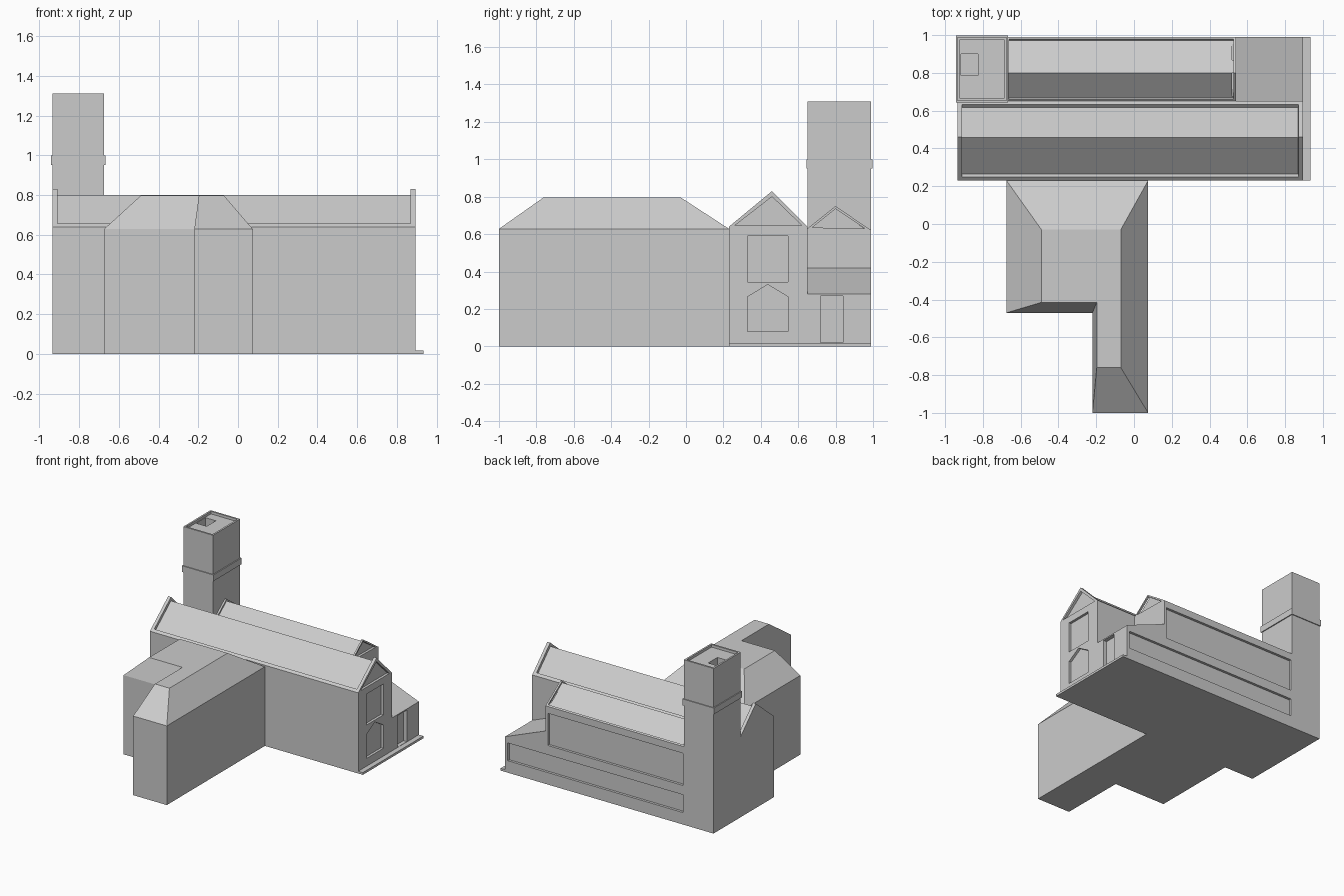
import bpy, bmesh

if "Cube" in bpy.data.objects:
    bpy.data.objects.remove(bpy.data.objects["Cube"])


def make(name, bm):
    bmesh.ops.recalc_face_normals(bm, faces=bm.faces[:])
    me = bpy.data.meshes.new(name)
    bm.to_mesh(me)
    bm.free()
    ob = bpy.data.objects.new(name, me)
    bpy.context.collection.objects.link(ob)
    return ob


def loft(name, a, b, inset=None):
    """Solid between two matching outlines; optionally sink its upward faces inside a rim."""
    bm = bmesh.new()
    va = [bm.verts.new(p) for p in a]
    vb = [bm.verts.new(p) for p in b]
    n = len(va)
    bm.faces.new(va)
    bm.faces.new(vb)
    for i in range(n):
        j = (i + 1) % n
        bm.faces.new((va[i], va[j], vb[j], vb[i]))
    bmesh.ops.recalc_face_normals(bm, faces=bm.faces[:])
    if inset:
        up = [f for f in bm.faces if f.normal.z > 0.3]
        bmesh.ops.inset_region(bm, faces=up, thickness=inset[0], depth=0,
                               use_even_offset=True, use_boundary=True)
        bmesh.ops.inset_region(bm, faces=up, thickness=0.0005, depth=-inset[1],
                               use_even_offset=True, use_boundary=True)
    return make(name, bm)


def prism_x(name, prof, x0, x1, inset=None):
    return loft(name, [(x0, y, z) for y, z in prof], [(x1, y, z) for y, z in prof], inset)


def box(name, x0, x1, y0, y1, z0, z1, inset=None):
    return prism_x(name, [(y0, z0), (y1, z0), (y1, z1), (y0, z1)], x0, x1, inset)


def cut(ob, *cutters):
    bpy.context.view_layer.objects.active = ob
    for c in cutters:
        m = ob.modifiers.new("recess", 'BOOLEAN')
        m.operation = 'DIFFERENCE'
        m.solver = 'EXACT'
        m.object = c
        bpy.ops.object.modifier_apply(modifier=m.name)
        bpy.data.objects.remove(c)


# Nave with sunken roof between gable parapets
E = 0.895
nave = prism_x("nave", [(0.23, 0), (0.65, 0), (0.65, 0.64), (0.46, 0.83), (0.23, 0.64)],
               -0.935, E, (0.025, 0.022))
# East end: gable recess and two windows
cut(nave,
    prism_x("gable_cut", [(0.26, 0.645), (0.62, 0.645), (0.46, 0.80)], E - 0.02, E + 0.1),
    box("upper_window_cut", E - 0.02, E + 0.1, 0.33, 0.545, 0.345, 0.59),
    prism_x("lower_window_cut", [(0.33, 0.08), (0.545, 0.08), (0.545, 0.265),
                                 (0.437, 0.33), (0.33, 0.265)], E - 0.02, E + 0.1))

# North aisle with its own small gabled roof
aisle = prism_x("north_aisle", [(0.65, 0), (0.99, 0), (0.99, 0.62), (0.80, 0.75), (0.65, 0.63)],
                -0.675, 0.54, (0.014, 0.012))
cut(aisle,
    prism_x("aisle_gable_cut", [(0.675, 0.635), (0.955, 0.63), (0.80, 0.735)], 0.52, 0.6),
    box("upper_panel_cut", -0.665, 0.52, 0.97, 1.1, 0.31, 0.565),
    box("lower_panel_cut", -0.665, 0.60, 0.97, 1.1, 0.095, 0.236))

# Low porch with roof sloping to the east, doorway and back panel
prof = [(0.54, 0), (E, 0), (E, 0.28), (0.54, 0.42)]
porch = loft("porch", [(x, 0.65, z) for x, z in prof], [(x, 0.99, z) for x, z in prof])
cut(porch,
    box("door_cut", E - 0.03, E + 0.1, 0.72, 0.84, 0.02, 0.27),
    box("porch_panel_cut", 0.50, 0.872, 0.97, 1.1, 0.095, 0.236))

# East doorstep
box("doorstep", E, 0.935, 0.23, 0.99, 0, 0.018)

# Tower with sunken top, stair opening and band
tower = box("tower", -0.935, -0.675, 0.65, 0.99, 0, 1.31, (0.014, 0.02))
cut(tower, box("stair_cut", -0.917, -0.825, 0.785, 0.90, 1.22, 1.4))
box("tower_band", -0.942, -0.667, 0.643, 0.997, 0.95, 1.0)

# South wing: L-shaped walls and hipped roof with flat top
wall = [(-0.675, 0.23), (-0.675, -0.47), (-0.22, -0.47), (-0.22, -1.0), (0.075, -1.0), (0.075, 0.23)]
flat = [(-0.49, -0.03), (-0.49, -0.415), (-0.197, -0.415), (-0.197, -0.76), (-0.07, -0.76), (-0.07, -0.03)]
bm = bmesh.new()
rings = [[bm.verts.new((x, y, z)) for x, y in pts]
         for pts, z in ((wall, 0), (wall, 0.628), (flat, 0.797))]
bm.faces.new(rings[0])
bm.faces.new(rings[2])
for a, b in zip(rings, rings[1:]):
    for i in range(6):
        j = (i + 1) % 6
        bm.faces.new((a[i], a[j], b[j], b[i]))
make("south_wing", bm)
